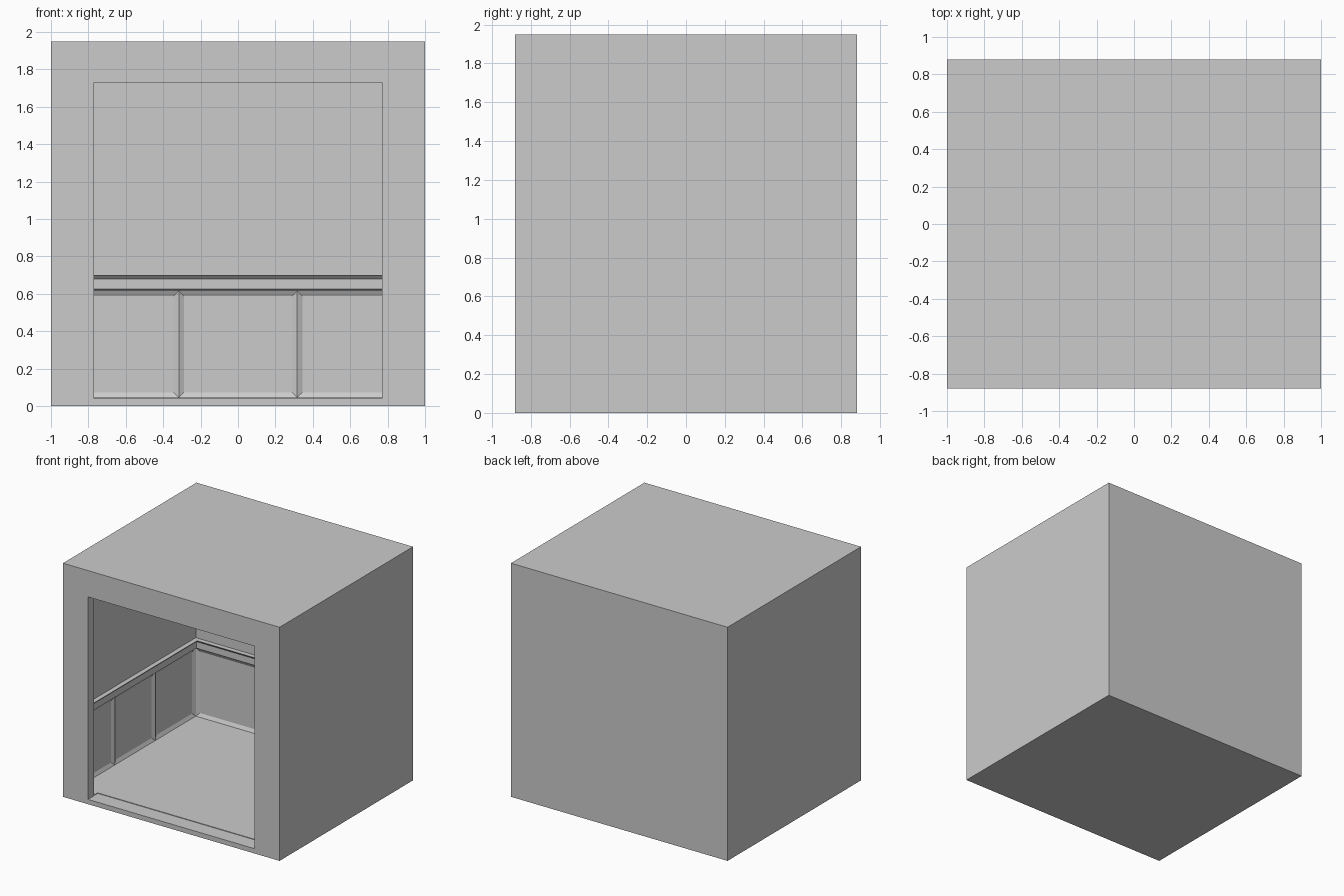
import bpy, bmesh
from mathutils import Vector

if "Cube" in bpy.data.objects:
    bpy.data.objects.remove(bpy.data.objects["Cube"])

RX, RY = 0.95, 0.80          # room half sizes
FLOOR, CEIL, DADO = 0.045, 1.90, 0.615


def make_object(name, bm):
    bmesh.ops.recalc_face_normals(bm, faces=bm.faces)
    me = bpy.data.meshes.new(name)
    bm.to_mesh(me)
    bm.free()
    ob = bpy.data.objects.new(name, me)
    bpy.context.collection.objects.link(ob)
    return ob


def box(lo, hi):
    bm = bmesh.new()
    bmesh.ops.create_cube(bm, size=1)
    lo, hi = Vector(lo), Vector(hi)
    for v in bm.verts:
        v.co = (lo + hi) / 2 + v.co * (hi - lo)
    return bm


def split(bm, co, no):
    bmesh.ops.bisect_plane(bm, geom=bm.verts[:] + bm.edges[:] + bm.faces[:],
                           plane_co=co, plane_no=no)


def cut(target, cutter):
    mod = target.modifiers.new(cutter.name, 'BOOLEAN')
    mod.operation = 'DIFFERENCE'
    mod.solver = 'EXACT'
    mod.object = cutter
    cutter.hide_render = True


# outer cabin shell
shell = make_object("cabin_shell", box((-1, -0.88, 0), (1, 0.88, 1.95)))

# room void: the lower side and back walls get three bevelled recessed panels each
bm = box((-RX, -RY, FLOOR), (RX, RY, CEIL))
split(bm, (0, 0, DADO), (0, 0, 1))
for s in (-1, 1):
    split(bm, (s * RX / 3, 0, 0), (1, 0, 0))
    split(bm, (0, s * RY / 3, 0), (0, 1, 0))
bm.normal_update()
panels = [f for f in bm.faces if abs(f.normal.z) < 0.1 and f.normal.y > -0.5
          and f.calc_center_median().z < DADO]
bmesh.ops.inset_individual(bm, faces=panels, thickness=0.04, depth=0.015)
cut(shell, make_object("room_cutter", bm))

# doorway through the front wall
cut(shell, make_object("doorway_cutter", box((-0.77, -1, 0.04), (0.77, -0.75, 1.73))))

# chair rail: profile swept round three walls with mitred corners
profile = [(-0.01, 0.70), (0.04, 0.70), (0.02, 0.68), (0.02, 0.625), (0.005, 0.615), (-0.01, 0.615)]
bm = bmesh.new()
rings = []
for sx, end in ((-1, -1), (-1, 1), (1, 1), (1, -1)):
    rings.append([bm.verts.new((sx * (RX - p), RY - p if end > 0 else -RY, z)) for p, z in profile])
n = len(profile)
for a, b in zip(rings, rings[1:]):
    for i in range(n):
        j = (i + 1) % n
        bm.faces.new((a[i], a[j], b[j], b[i]))
bm.faces.new(rings[0])
bm.faces.new(rings[-1])
make_object("chair_rail", bm)
